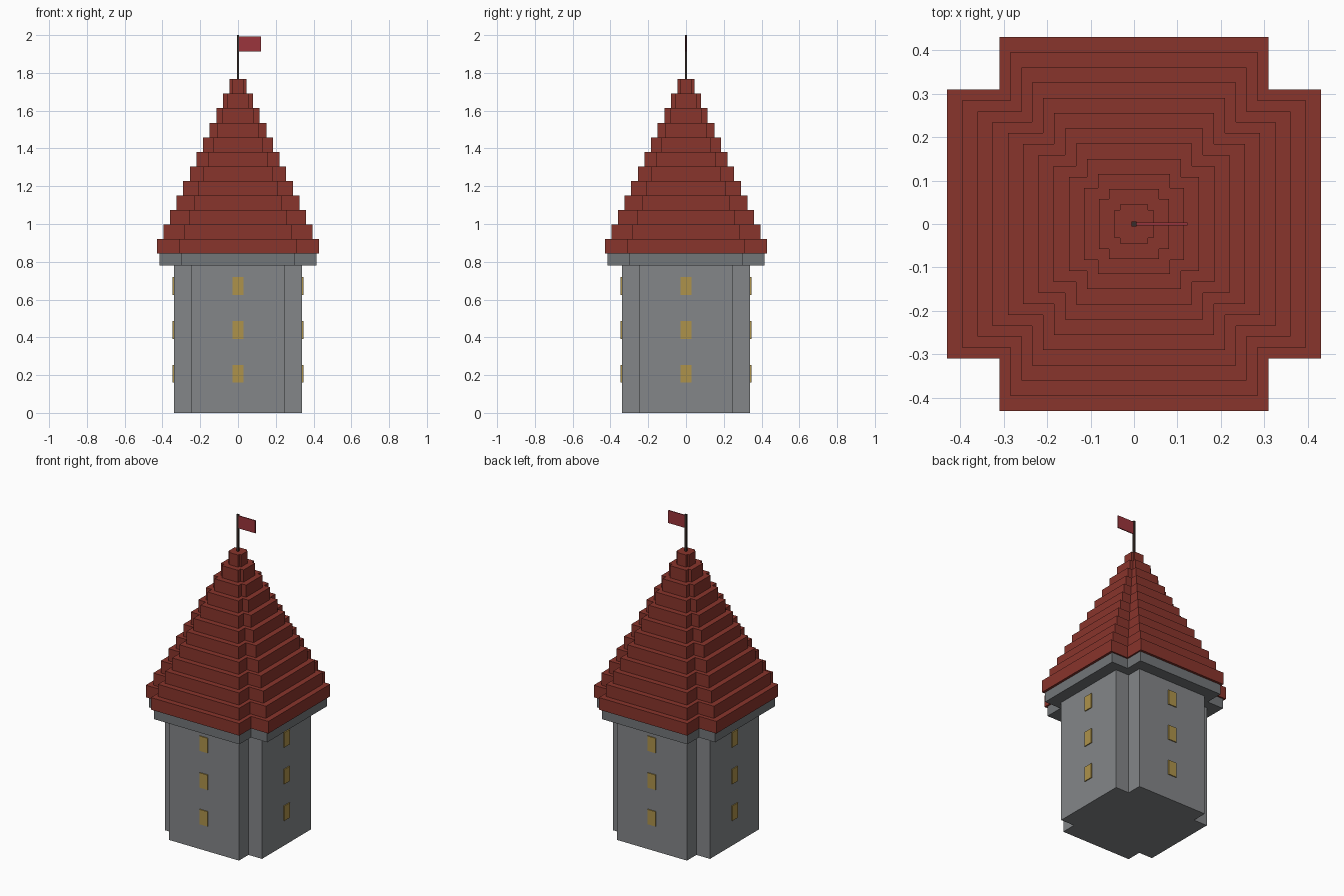
import bpy, bmesh
from math import pi
from mathutils import Matrix, Vector

if "Cube" in bpy.data.objects:
    bpy.data.objects.remove(bpy.data.objects["Cube"])


def material(name, rgb):
    m = bpy.data.materials.new(name)
    m.diffuse_color = (*rgb, 1)
    m.use_nodes = True
    m.node_tree.nodes["Principled BSDF"].inputs["Base Color"].default_value = m.diffuse_color
    return m


STONE = material("stone", (0.23, 0.24, 0.25))
TRIM = material("trim_stone", (0.17, 0.18, 0.19))
TILE = material("roof_tile", (0.25, 0.035, 0.025))
GLOW = material("window_glow", (0.42, 0.29, 0.07))
CLOTH = material("flag_cloth", (0.33, 0.035, 0.045))
WOOD = material("pole_wood", (0.04, 0.025, 0.02))


def finish(name, bm, mat):
    bmesh.ops.recalc_face_normals(bm, faces=bm.faces)
    mesh = bpy.data.meshes.new(name)
    bm.to_mesh(mesh)
    bm.free()
    mesh.materials.append(mat)
    ob = bpy.data.objects.new(name, mesh)
    bpy.context.collection.objects.link(ob)
    return ob


def add_box(bm, lo, hi, turn=0.0):
    lo, hi = Vector(lo), Vector(hi)
    mat = (Matrix.Rotation(turn, 4, 'Z') @ Matrix.Translation((lo + hi) / 2)
           @ Matrix.Diagonal((*(hi - lo), 1)))
    bmesh.ops.create_cube(bm, size=1, matrix=mat)


def notched_prism(name, a, b, z0, z1, mat):
    """Square prism of half width a, with corners notched in to b."""
    bm = bmesh.new()
    quarter = [(a, -b), (a, b), (b, b)]
    pts = []
    for k in range(4):
        rot = Matrix.Rotation(k * pi / 2, 2)
        pts += [rot @ Vector(p) for p in quarter]
    face = bm.faces.new([bm.verts.new((p.x, p.y, z0)) for p in pts])
    ext = bmesh.ops.extrude_face_region(bm, geom=[face], use_keep_orig=True)
    top = [v for v in ext["geom"] if isinstance(v, bmesh.types.BMVert)]
    bmesh.ops.translate(bm, verts=top, vec=(0, 0, z1 - z0))
    return finish(name, bm, mat)


# Tower body and overhanging cornice
notched_prism("tower_body", 0.34, 0.245, 0, 0.78, STONE)
notched_prism("cornice", 0.415, 0.30, 0.78, 0.843, TRIM)

# Stepped roof
TIERS, BASE, STEP = 12, 0.843, 0.077
for i in range(TIERS):
    a = 0.43 - i * (0.43 - 0.045) / (TIERS - 1)
    z = BASE + i * STEP
    notched_prism(f"roof_tier_{i + 1}", a, a * 0.72, z, z + STEP, TILE)

# Three windows on each of the four sides
bm = bmesh.new()
for k in range(4):
    for z in (0.207, 0.439, 0.672):
        add_box(bm, (-0.029, -0.346, z - 0.047), (0.029, -0.335, z + 0.047), k * pi / 2)
finish("windows", bm, GLOW)

# Flagpole and flag
bm = bmesh.new()
add_box(bm, (-0.006, -0.006, 1.76), (0.006, 0.006, 2.0))
finish("flagpole", bm, WOOD)
bm = bmesh.new()
add_box(bm, (0.0, -0.003, 1.913), (0.123, 0.003, 1.993))
finish("flag", bm, CLOTH)
